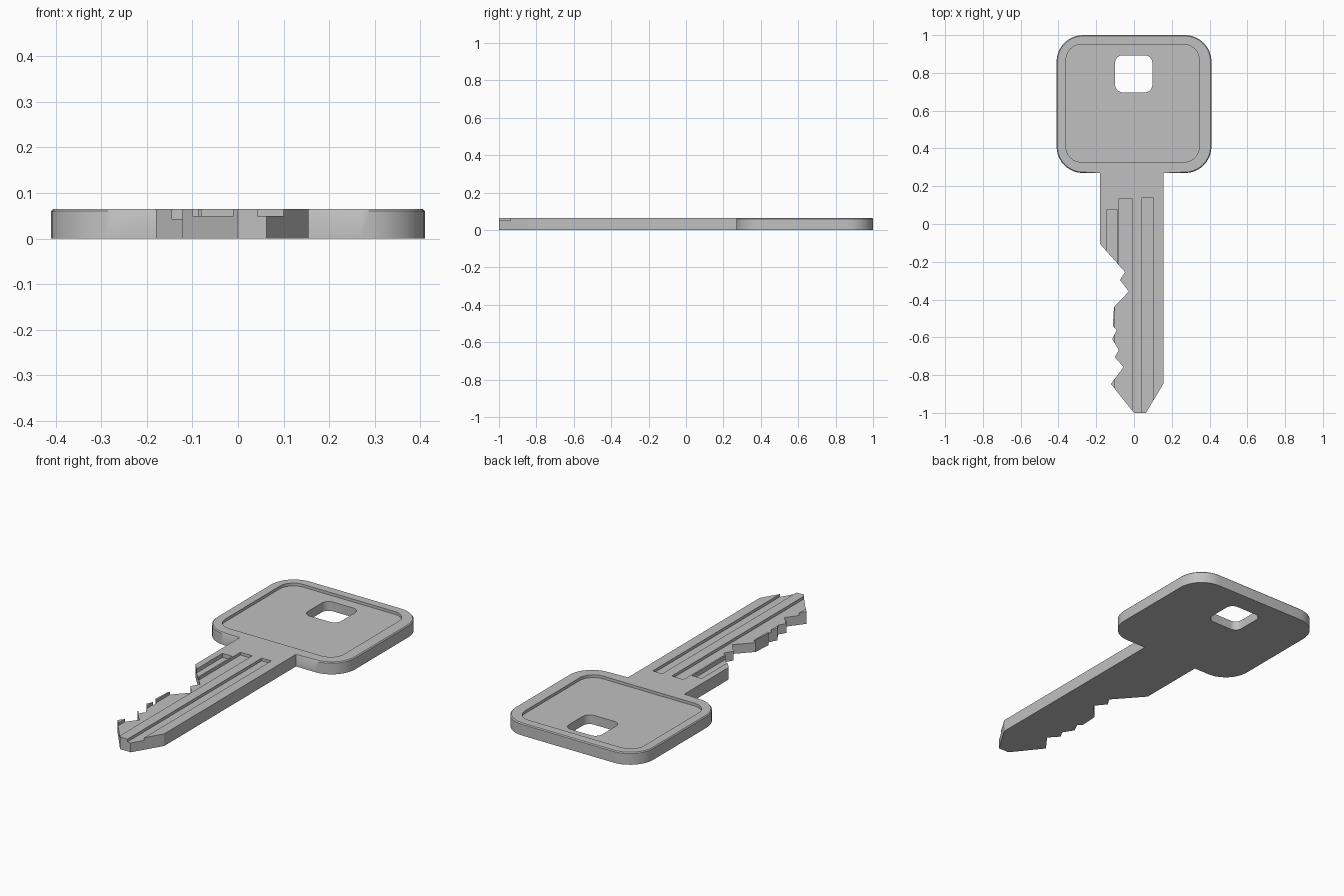
import bpy, bmesh
from math import pi, cos, sin

if "Cube" in bpy.data.objects:
    bpy.data.objects.remove(bpy.data.objects["Cube"], do_unlink=True)

THICK = 0.065
NECK_Y = 0.27

metal = bpy.data.materials.new("grey_metal")
metal.use_nodes = True
grey = (0.53, 0.53, 0.53, 1)
metal.diffuse_color = grey
metal.node_tree.nodes["Principled BSDF"].inputs["Base Color"].default_value = grey


def rounded(x0, x1, y0, y1, r, steps=10):
    """Counter-clockwise rounded rectangle, starting on the lower right corner."""
    corners = [(x1 - r, y0 + r, -pi / 2), (x1 - r, y1 - r, 0),
               (x0 + r, y1 - r, pi / 2), (x0 + r, y0 + r, pi)]
    return [(cx + r * cos(a + pi / 2 * i / steps), cy + r * sin(a + pi / 2 * i / steps))
            for cx, cy, a in corners for i in range(steps + 1)]


def box(x0, x1, y0, y1):
    return [(x0, y0), (x1, y0), (x1, y1), (x0, y1)]


def prism(name, outline, z0, z1, bevel_head=False):
    """Extrude an outline from z0 to z1, optionally easing the head's upper rim."""
    bm = bmesh.new()
    face = bm.faces.new([bm.verts.new((x, y, z0)) for x, y in outline])
    up = bmesh.ops.extrude_face_region(bm, geom=[face])["geom"]
    bmesh.ops.translate(bm, vec=(0, 0, z1 - z0),
                        verts=[v for v in up if isinstance(v, bmesh.types.BMVert)])
    bmesh.ops.recalc_face_normals(bm, faces=bm.faces)
    if bevel_head:
        rim = [e for e in bm.edges
               if all(v.co.z > z1 - 1e-4 and v.co.y > NECK_Y - 1e-4 for v in e.verts)]
        bmesh.ops.bevel(bm, geom=rim, offset=0.005, segments=1, affect='EDGES')
    mesh = bpy.data.meshes.new(name)
    bm.to_mesh(mesh)
    bm.free()
    obj = bpy.data.objects.new(name, mesh)
    bpy.context.collection.objects.link(obj)
    mesh.materials.append(metal)
    return obj


# Blade: toothed edge from the shoulder down to the tip, then the straight edge
blade = [(-0.18, NECK_Y), (-0.18, -0.105), (-0.048, -0.254), (-0.074, -0.297),
         (-0.027, -0.357), (-0.106, -0.44), (-0.112, -0.54), (-0.092, -0.562),
         (-0.115, -0.61), (-0.08, -0.667), (-0.102, -0.705), (-0.055, -0.757),
         (-0.122, -0.847), (0, -1), (0.063, -1), (0.155, -0.847), (0.155, NECK_Y)]
head = rounded(-0.41, 0.41, NECK_Y, 1, 0.14)
key = prism("key_body", blade + head, 0, THICK, bevel_head=True)

# Cutters: head panel, ring hole and blade grooves
TOP = THICK + 0.05
cutters = [
    prism("panel_cutter", rounded(-0.36, 0.345, 0.328, 0.95, 0.08), 0.05, TOP),
    prism("hole_cutter", rounded(-0.1, 0.097, 0.697, 0.893, 0.04), -0.05, TOP),
    prism("edge_groove_cutter", box(-0.145, -0.088, -0.28, 0.075), 0.043, TOP),
    prism("middle_groove_cutter", box(-0.08, -0.01, -0.32, 0.135), 0.05, TOP),
    prism("lower_groove_cutter", box(-0.1, -0.01, -1.1, -0.31), 0.05, TOP),
    prism("side_groove_cutter", box(0.043, 0.1, -1.1, 0.14), 0.05, TOP),
]
for cutter in cutters:
    cutter.hide_render = True
    cut = key.modifiers.new(cutter.name, 'BOOLEAN')
    cut.operation = 'DIFFERENCE'
    cut.solver = 'EXACT'
    cut.object = cutter

# Bake the cuts and discard the cutters
bpy.context.view_layer.update()
result = bpy.data.meshes.new_from_object(
    key.evaluated_get(bpy.context.evaluated_depsgraph_get()))
key.modifiers.clear()
key.data = result
result.name = "key_body"
for cutter in cutters:
    bpy.data.objects.remove(cutter, do_unlink=True)

bpy.ops.object.select_all(action='DESELECT')
key.select_set(True)
bpy.context.view_layer.objects.active = key
bpy.ops.object.shade_smooth_by_angle(angle=pi / 6)
